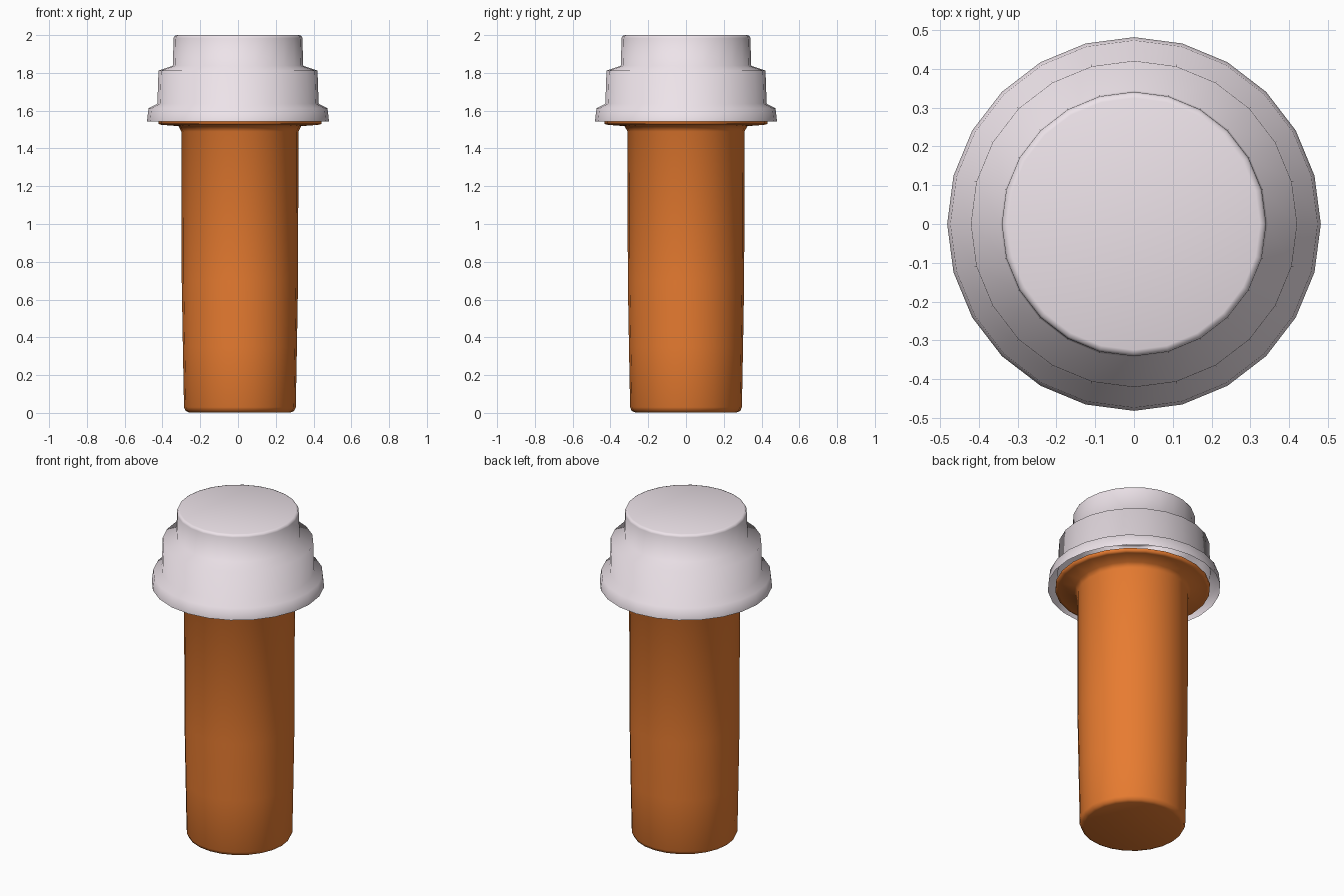
import bpy, bmesh, math

if "Cube" in bpy.data.objects:
    bpy.data.objects.remove(bpy.data.objects["Cube"])

SIDES = 24


def material(name, color):
    m = bpy.data.materials.new(name)
    m.diffuse_color = color
    m.use_nodes = True
    m.node_tree.nodes["Principled BSDF"].inputs["Base Color"].default_value = m.diffuse_color
    return m


def lathe(name, profile, mat, x=0.0, cap_start=False, cap_end=False):
    """Revolve (radius, z) points, listed bottom to top, about the z axis."""
    bm = bmesh.new()
    rings = []
    for r, z in profile:
        rings.append([bm.verts.new((r * math.cos(a), r * math.sin(a), z))
                      for a in (2 * math.pi * i / SIDES for i in range(SIDES))])
    for lo, hi in zip(rings, rings[1:]):
        for i in range(SIDES):
            j = (i + 1) % SIDES
            bm.faces.new((lo[i], lo[j], hi[j], hi[i]))
    if cap_start:
        bm.faces.new(rings[0][::-1])
    if cap_end:
        bm.faces.new(rings[-1])
    mesh = bpy.data.meshes.new(name)
    bm.to_mesh(mesh)
    bm.free()
    obj = bpy.data.objects.new(name, mesh)
    bpy.context.collection.objects.link(obj)
    obj.location.x = x
    mesh.materials.append(mat)
    bpy.ops.object.select_all(action='DESELECT')
    obj.select_set(True)
    bpy.context.view_layer.objects.active = obj
    bpy.ops.object.shade_smooth_by_angle(angle=math.radians(80))
    return obj


orange = material("orange_plastic", (0.80, 0.20, 0.03, 1))
white = material("white_plastic", (0.85, 0.77, 0.82, 1))

# Bottle: tapered tube with rounded base and a thin flange under the cap
lathe("bottle_body", [
    (0.270, 0.003), (0.287, 0.010), (0.296, 0.030), (0.302, 0.35),
    (0.308, 0.70), (0.310, 1.49), (0.325, 1.518), (0.415, 1.525),
    (0.432, 1.530), (0.432, 1.546),
], orange, x=0.01, cap_start=True, cap_end=True)

# Cap: thin stepped shell, open at the bottom
lathe("stepped_cap", [
    (0.482, 1.542), (0.474, 1.612), (0.427, 1.637), (0.421, 1.812),
    (0.345, 1.838), (0.341, 1.985), (0.336, 1.996), (0.325, 2.0),
], white, cap_end=True)
